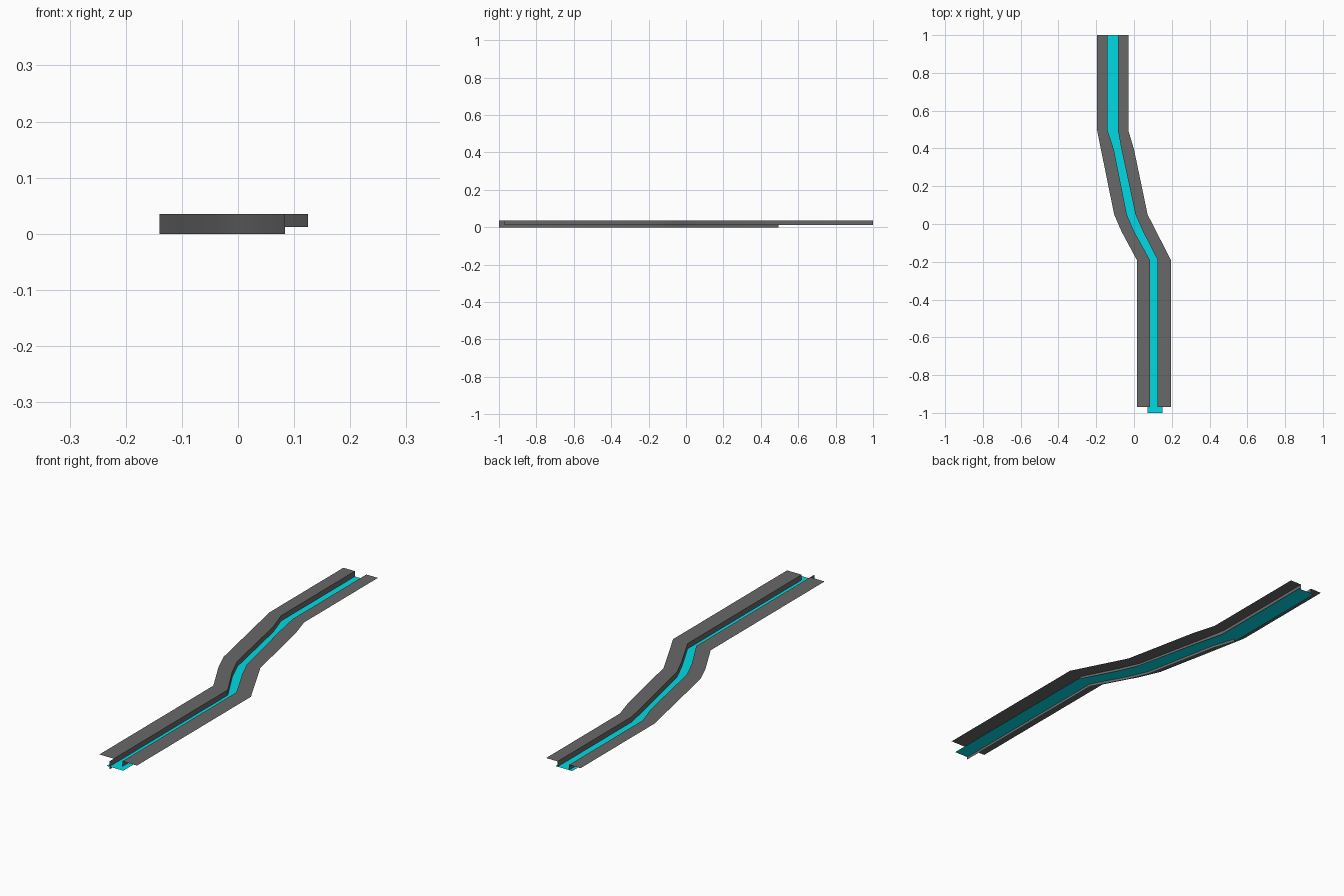
import bpy

if "Cube" in bpy.data.objects:
    bpy.data.objects.remove(bpy.data.objects["Cube"])

TOP, WATER = 0.035, 0.012

# Bend stations along the channel, back to front, and edge lines in plan
Y = [1.0, 0.495, 0.395, 0.05, -0.04, -0.19, -0.97]
LEFT_OUT = [-0.195, -0.195, -0.175, -0.105, -0.066, 0.015, 0.015]
LEFT_IN = [-0.14, -0.14, -0.107, -0.038, 0.001, 0.084, 0.084]
RIGHT_IN = [-0.085, -0.085, -0.066, 0.008, 0.048, 0.125, 0.125]
RIGHT_OUT = [-0.03, -0.03, 0.0, 0.072, 0.118, 0.195, 0.195]
WATER_L = [-0.155, -0.155, -0.125, -0.05, -0.01, 0.071, 0.071]
WATER_R = [-0.075, -0.075, -0.05, 0.03, 0.07, 0.15, 0.15]


def colour(name, rgb):
    mat = bpy.data.materials.new(name)
    mat.diffuse_color = (*rgb, 1)
    mat.use_nodes = True
    mat.node_tree.nodes["Principled BSDF"].inputs["Base Color"].default_value = mat.diffuse_color
    return mat


STONE = colour("dark_stone", (0.14, 0.14, 0.14))
BLUE = colour("water_blue", (0.0, 0.70, 0.78))


def line(xs, z, front=-0.97):
    return [(x, y, z) for x, y in zip(xs, Y[:-1] + [front])]


def ribbon(name, a, b, material=STONE, smooth=False):
    """Strip between two matching edge lines."""
    n = len(a)
    faces = [(i, i + 1, n + i + 1, n + i) for i in range(n - 1)]
    mesh = bpy.data.meshes.new(name)
    mesh.from_pydata(a + b, [], faces)
    mesh.update()
    mesh.materials.append(material)
    if smooth:
        mesh.shade_smooth()
    obj = bpy.data.objects.new(name, mesh)
    bpy.context.collection.objects.link(obj)


# Water surface, tucked under both banks and running out at the front
ribbon("water", line(WATER_L, WATER, -1.0), line(WATER_R, WATER, -1.0), BLUE)

# Flat bank tops
ribbon("left_bank_top", line(LEFT_OUT, TOP), line(LEFT_IN, TOP))
ribbon("right_bank_top", line(RIGHT_IN, TOP), line(RIGHT_OUT, TOP))

# Right bank wall stops at the water
ribbon("right_bank_wall", line(RIGHT_IN, TOP), line(RIGHT_IN, WATER), smooth=True)

# Left bank wall dips below the water, except along the straight back stretch
top, low, base = (line(LEFT_IN, z, -1.0) for z in (TOP, WATER, 0.0))
ribbon("left_bank_wall_back", top[:2], low[:2])
ribbon("left_bank_wall", top[1:], base[1:], smooth=True)
